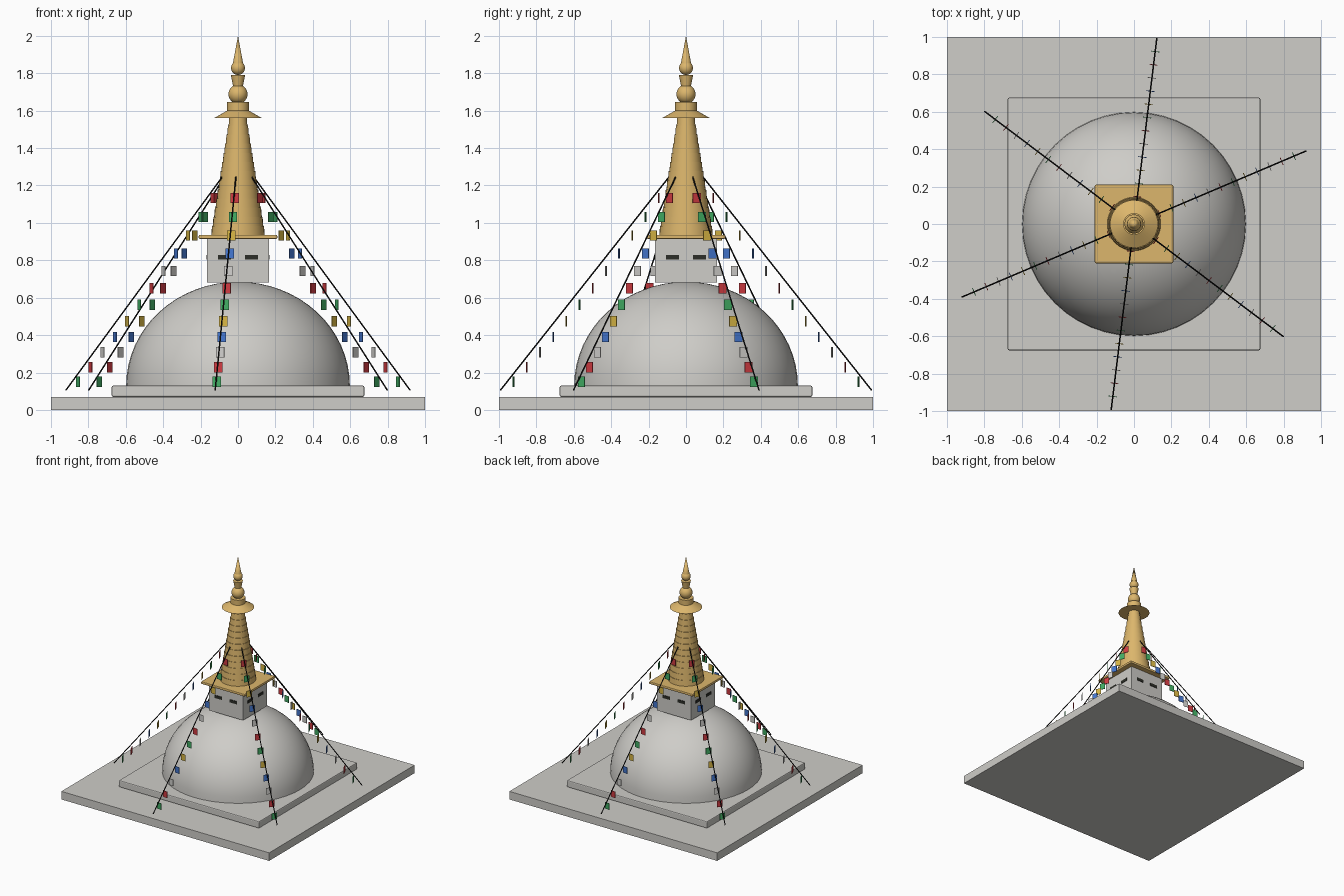
import bpy
import bmesh
import math
from mathutils import Vector

cube = bpy.data.objects.get("Cube")
if cube:
    bpy.data.objects.remove(cube, do_unlink=True)


def material(name, *rgb):
    m = bpy.data.materials.new(name)
    m.use_nodes = True
    m.diffuse_color = (*rgb, 1)
    m.node_tree.nodes["Principled BSDF"].inputs["Base Color"].default_value = (*rgb, 1)
    return m


stone = material("pale_stone", 0.62, 0.61, 0.58)
gold = material("gold", 0.72, 0.47, 0.15)
dark = material("dark_paint", 0.025, 0.027, 0.02)
black = material("black_cord", 0.008, 0.008, 0.008)
red = material("red_cloth", 0.65, 0.045, 0.055)
green = material("green_cloth", 0.055, 0.43, 0.13)
blue = material("blue_cloth", 0.06, 0.19, 0.65)
yellow = material("yellow_cloth", 0.7, 0.48, 0.06)
white = material("white_cloth", 0.65, 0.64, 0.62)


def add_object(name, bm, mat, smooth=False):
    mesh = bpy.data.meshes.new(name)
    bm.to_mesh(mesh)
    bm.free()
    ob = bpy.data.objects.new(name, mesh)
    bpy.context.collection.objects.link(ob)
    mesh.materials.append(mat)
    if smooth:
        bpy.ops.object.select_all(action='DESELECT')
        ob.select_set(True)
        bpy.context.view_layer.objects.active = ob
        bpy.ops.object.shade_smooth_by_angle(angle=math.radians(30))
    return ob


def box(name, size, centre, mat, bevel=0, turn=0):
    bm = bmesh.new()
    bmesh.ops.create_cube(bm, size=1)
    bmesh.ops.scale(bm, vec=size, verts=bm.verts)
    ob = add_object(name, bm, mat)
    ob.location = centre
    ob.rotation_euler.z = turn
    if bevel:
        mod = ob.modifiers.new("soft_edges", 'BEVEL')
        mod.width = bevel
        mod.segments = 2
    return ob


def lathe(name, profile, mat, sides=32):
    """Spin a (radius, height) profile around the z axis."""
    bm = bmesh.new()
    verts = [bm.verts.new((r, 0, z)) for r, z in profile]
    edges = [bm.edges.new(pair) for pair in zip(verts, verts[1:])]
    bmesh.ops.spin(bm, geom=verts + edges, cent=(0, 0, 0), axis=(0, 0, 1),
                   angle=math.tau, steps=sides, use_duplicate=False)
    bmesh.ops.remove_doubles(bm, verts=bm.verts, dist=1e-5)
    bmesh.ops.recalc_face_normals(bm, faces=bm.faces)
    return add_object(name, bm, mat, smooth=True)


def arc(radius, height, z, start, steps):
    """Elliptical arc from a start angle up to the pole."""
    pts = []
    for i in range(steps):
        a = start + (math.pi / 2 - start) * i / steps
        pts.append((radius * math.cos(a), z + height * math.sin(a)))
    return pts + [(0, z + height)]


def ball(name, radius, z):
    pts = arc(radius, radius, z, -math.pi / 2, 16)
    pts[0] = (0, z - radius)
    lathe(name, pts, gold, 24)


# Plinth and dome
box("plinth", (2, 2, 0.07), (0, 0, 0.035), stone)
box("upper_plinth", (1.35, 1.35, 0.06), (0, 0, 0.1), stone, 0.008)
lathe("dome", [(0, 0.13)] + arc(0.598, 0.555, 0.13, 0, 16), stone, 48)

# Square tower with painted eyes on all four sides
box("tower", (0.33, 0.33, 0.235), (0, 0, 0.7975), stone)
for side in range(4):
    turn = side * math.pi / 2
    out = Vector((math.sin(turn), -math.cos(turn), 0))
    across = Vector((math.cos(turn), math.sin(turn), 0))
    for s in (-1, 1):
        spot = out * 0.166 + across * 0.072 * s + Vector((0, 0, 0.817))
        box("eye", (0.07, 0.006, 0.025), spot, dark, turn=turn)
box("tower_roof", (0.42, 0.42, 0.022), (0, 0, 0.925), gold, 0.006)

# Stepped spire of thirteen rings
rings, low, high = 13, 0.935, 1.57
step = (high - low) / rings
profile = [(0, low)]
for i in range(rings):
    radius = 0.143 - 0.093 * i / (rings - 1)
    z = low + i * step
    profile += [(radius, z), (radius - 0.004, z + step)]
profile.append((0, high))
lathe("spire", profile, gold)

# Parasol and finial
lathe("parasol", [(0, 1.56), (0.128, 1.56), (0.055, 1.602), (0, 1.602)], gold)
lathe("collar", [(0, 1.6), (0.058, 1.6), (0.058, 1.645), (0, 1.645)], gold)
ball("lower_ball", 0.051, 1.688)
lathe("finial_cup", [(0, 1.73), (0.026, 1.73), (0.038, 1.79), (0, 1.79)], gold, 24)
ball("upper_ball", 0.037, 1.828)
lathe("finial_tip", [(0, 1.855), (0.027, 1.855), (0, 2)], gold, 24)

# Six cords, each carrying twelve hanging flags
colours = [green, red, white, blue, yellow]
for c in range(6):
    angle = math.radians(23 + 60 * c)
    direction = Vector((math.cos(angle), math.sin(angle), 0))
    foot = direction + Vector((0, 0, 0.105))
    top = direction * 0.076 + Vector((0, 0, 1.265))
    span = top - foot
    bm = bmesh.new()
    bmesh.ops.create_cone(bm, cap_ends=True, segments=8, radius1=0.004,
                          radius2=0.004, depth=span.length)
    cord = add_object("cord", bm, black, smooth=True)
    cord.location = (foot + top) / 2
    cord.rotation_euler = span.to_track_quat('Z', 'Y').to_euler()
    for i in range(1, 13):
        t = i / 13
        spot = foot + span * t
        spot.z -= 0.2 * t * (1 - t) + 0.029
        box("flag", (0.004, 0.045, 0.055), spot, colours[(i - 1) % 5], turn=angle)
